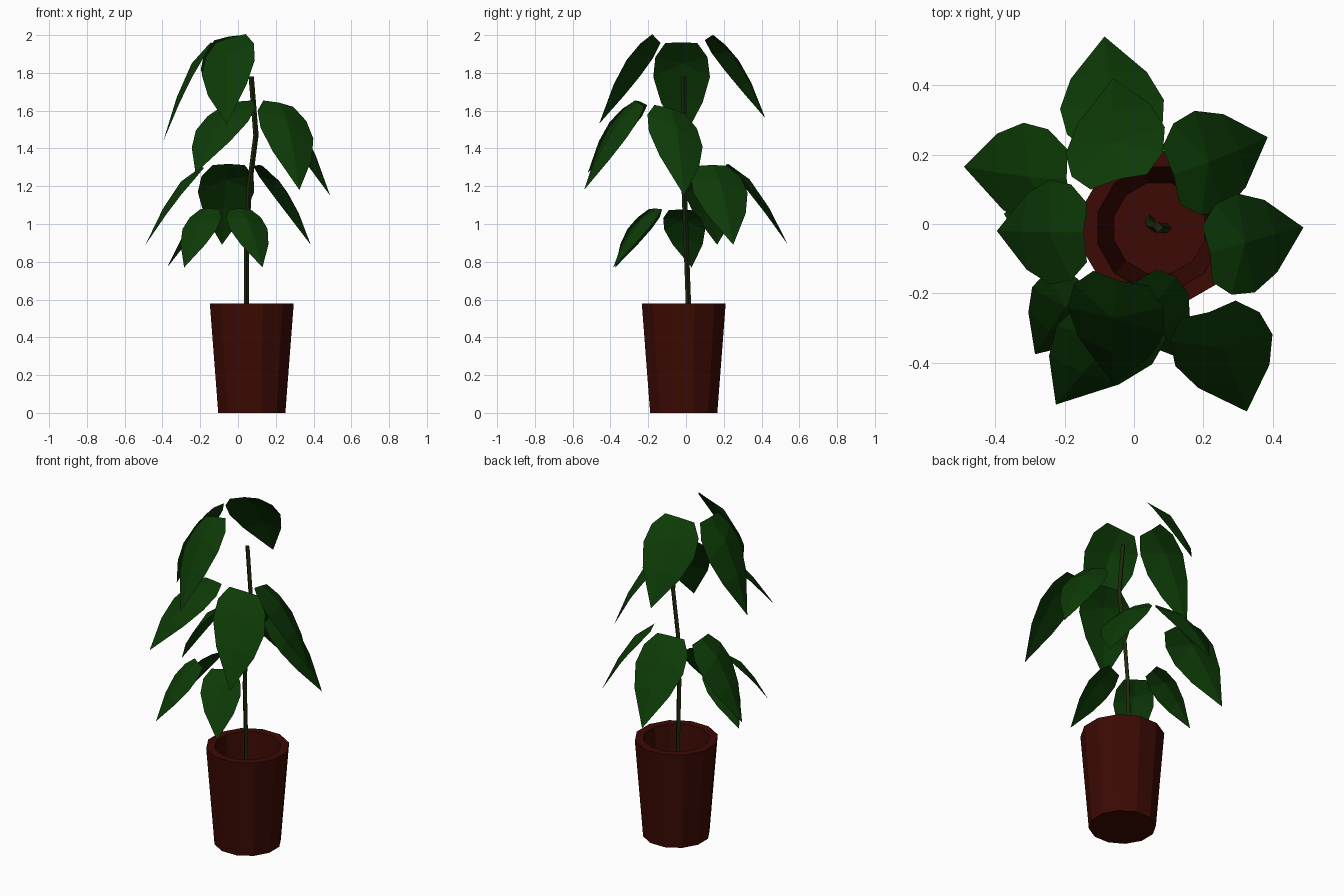
import bpy, bmesh, math
from mathutils import Vector

if "Cube" in bpy.data.objects:
    bpy.data.objects.remove(bpy.data.objects["Cube"])


def material(name, rgb):
    m = bpy.data.materials.new(name)
    m.diffuse_color = (*rgb, 1)
    m.use_nodes = True
    m.node_tree.nodes["Principled BSDF"].inputs["Base Color"].default_value = m.diffuse_color
    return m


GREEN = material("leaf_green", (0.004, 0.043, 0.002))
BROWN = material("pot_brown", (0.045, 0.003, 0.001))
STEM = material("stem_green", (0.012, 0.022, 0.003))


def make(name, verts, faces, mat):
    me = bpy.data.meshes.new(name)
    me.from_pydata([tuple(v) for v in verts], [], faces)
    bm = bmesh.new()
    bm.from_mesh(me)
    bmesh.ops.recalc_face_normals(bm, faces=bm.faces)
    bm.to_mesh(me)
    bm.free()
    me.materials.append(mat)
    ob = bpy.data.objects.new(name, me)
    bpy.context.collection.objects.link(ob)
    return ob


def rings(name, sections, n, mat, turn=0.0):
    """Skin stacked polygon rings given as (x, y, z, radius); both ends capped."""
    verts, faces = [], []
    for x, y, z, r in sections:
        for i in range(n):
            a = turn + 2 * math.pi * i / n
            verts.append((x + r * math.cos(a), y + r * math.sin(a), z))
    for k in range(len(sections) - 1):
        for i in range(n):
            j = (i + 1) % n
            faces.append((k * n + i, k * n + j, (k + 1) * n + j, (k + 1) * n + i))
    faces.append(tuple(range(n))[::-1])
    faces.append(tuple(range(len(verts) - n, len(verts))))
    return make(name, verts, faces, mat)


# hollow tapered pot
PROFILE = [(0.184, 0), (0.23, 0.58), (0.183, 0.58), (0.135, 0.07)]
rings("pot", [(0.073, -0.012, z, r) for r, z in PROFILE], 12, BROWN, math.pi / 12)

# bent stem
PATH = [(0.045, 0.015, 0.07), (0.045, 0.012, 0.60), (0.045, 0.0, 0.93),
        (0.06, -0.01, 1.2), (0.095, -0.012, 1.47), (0.07, -0.01, 1.78)]
rings("stem", [(*p, 0.014) for p in PATH], 4, STEM)

# leaf shape: fraction along the chord, half width, height off the chord plane
RIB = [(0, 0.005), (0.25, 0.046), (0.59, 0.038), (1, 0)]
EDGE = [(0.0, 0.085, -0.005), (0.15, 0.138, 0.003), (0.36, 0.15, 0.012), (0.62, 0.11, 0.012)]


def leaf(name, base, tip, yaw, slope, scale):
    base, tip = Vector(base), Vector(tip)
    chord = tip - base
    a = math.radians(yaw)
    side = Vector((math.cos(a), math.sin(a), slope)).normalized()
    up = chord.cross(side).normalized()
    if up.z < 0:
        up = -up
    verts = [base + chord * s + up * h * scale for s, h in RIB]
    for sg in (-1, 1):
        verts += [base + chord * s + side * w * sg * scale + up * h * scale
                  for s, w, h in EDGE]
    faces = []
    for o in (4, 8):
        faces += [(0, o, o + 1, 1), (1, o + 1, o + 2), (1, o + 2, o + 3, 2), (2, o + 3, 3)]
    make(name, verts, faces, GREEN)


# base, tip, direction of the width axis, slope of the width axis
TIERS = {
    ("top_leaf", 1.0): [
        ((-0.045, 0.125, 1.99), (-0.06, 0.42, 1.56), 15, 0.17),
        ((-0.04, -0.16, 1.985), (-0.06, -0.46, 1.53), -15, 0.28),
        ((-0.14, -0.025, 1.96), (-0.395, -0.02, 1.44), 90, 0)],
    ("upper_leaf", 1.0): [
        ((0.215, -0.085, 1.61), (0.488, -0.01, 1.15), 100, -0.28),
        ((0.215, -0.25, 1.64), (0.325, -0.54, 1.18), 18, -0.2),
        ((0.0, -0.24, 1.645), (-0.225, -0.52, 1.27), -22, 0.15)],
    ("lower_leaf", 1.0): [
        ((-0.05, 0.22, 1.315), (-0.085, 0.54, 0.89), 5, 0),
        ((0.11, 0.14, 1.31), (0.385, 0.25, 0.89), 107, 0),
        ((-0.19, 0.13, 1.30), (-0.49, 0.165, 0.89), 94, 0)],
    ("small_leaf", 0.74): [
        ((-0.15, -0.165, 1.08), (-0.285, -0.375, 0.77), -35, 0),
        ((0.01, -0.16, 1.08), (0.13, -0.385, 0.77), 25, 0),
        ((-0.15, -0.03, 1.075), (-0.375, 0.03, 0.77), 78, 0)],
}
for (name, scale), leaves in TIERS.items():
    for i, spec in enumerate(leaves):
        leaf(f"{name}_{i + 1}", *spec, scale)
